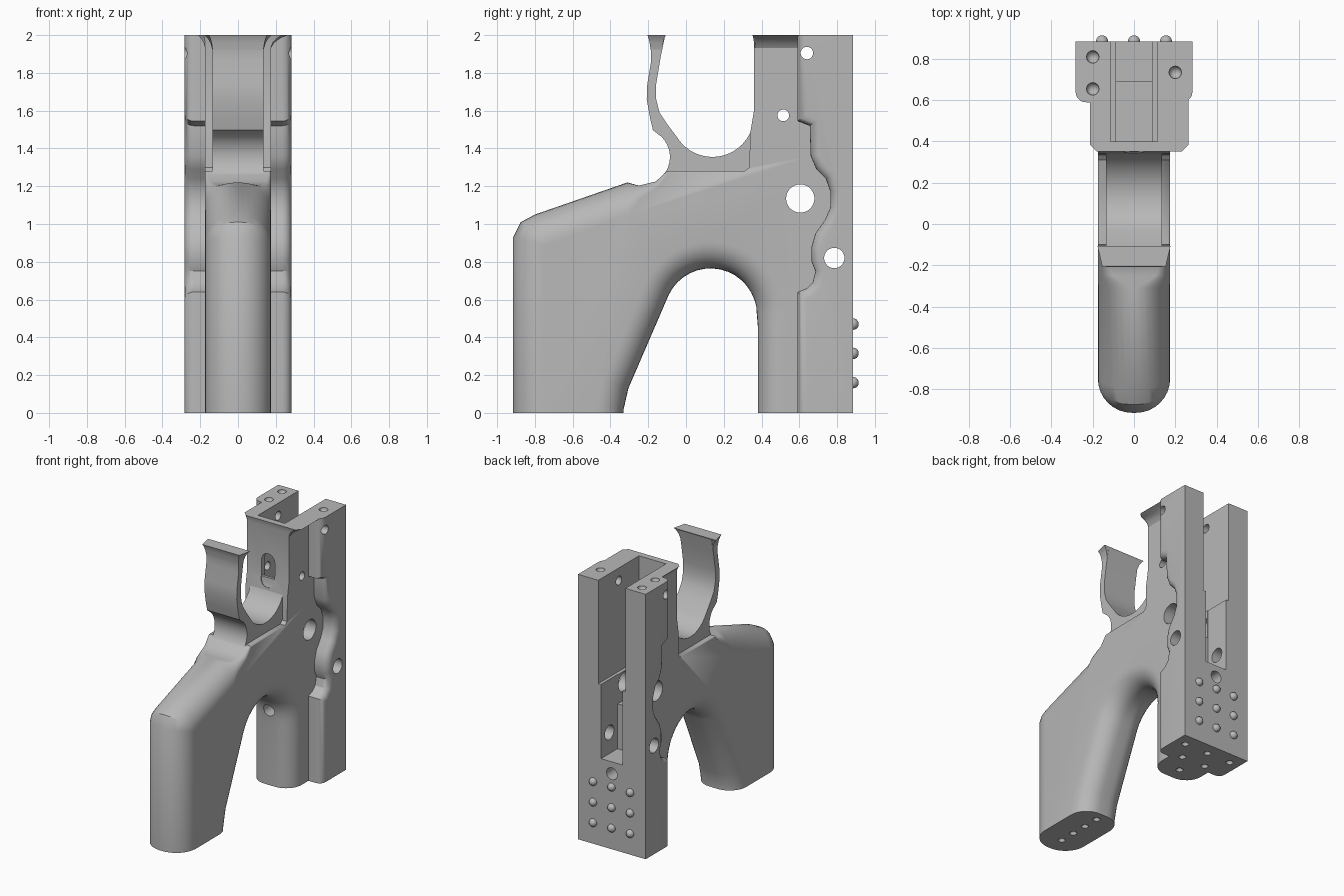
import bpy, bmesh
from math import sin, cos, pi, radians
from mathutils import Vector, Matrix

if "Cube" in bpy.data.objects:
    bpy.data.objects.remove(bpy.data.objects["Cube"])

grey = bpy.data.materials.new("matte grey")
grey.use_nodes = True
grey.diffuse_color = (0.48, 0.48, 0.48, 1)
grey.node_tree.nodes["Principled BSDF"].inputs["Base Color"].default_value = grey.diffuse_color


def make(name, bm):
    bmesh.ops.recalc_face_normals(bm, faces=bm.faces)
    mesh = bpy.data.meshes.new(name)
    bm.to_mesh(mesh)
    bm.free()
    mesh.materials.append(grey)
    ob = bpy.data.objects.new(name, mesh)
    bpy.context.collection.objects.link(ob)
    return ob


def arc(cy, cz, rad, a0, a1, n, fillet=0):
    """Points along a circular arc, angles in degrees."""
    angles = [radians(a0 + (a1 - a0) * i / n) for i in range(n + 1)]
    return [(cy + rad * cos(a), cz + rad * sin(a), fillet) for a in angles]


def skin(bm, rings):
    """Join equal rings of points and cap both ends."""
    loops = [[bm.verts.new(p) for p in ring] for ring in rings]
    n = len(loops[0])
    for a, b in zip(loops, loops[1:]):
        for i in range(n):
            j = (i + 1) % n
            bm.faces.new((a[i], a[j], b[j], b[i]))
    bm.faces.new(loops[0])
    bm.faces.new(loops[-1])


def prism(name, outline, w, steps=8):
    """Side outline (y, z, edge fillet), anticlockwise, widened to +-w and trimmed to the height."""
    pts = [Vector(p[:2]) for p in outline]
    fillets = [p[2] for p in outline]
    inward = []
    for i, p in enumerate(pts):
        d1 = (p - pts[i - 1]).normalized()
        d2 = (pts[(i + 1) % len(pts)] - p).normalized()
        n1, n2 = Vector((-d1.y, d1.x)), Vector((-d2.y, d2.x))
        inward.append((n1 + n2) / max(0.4, 1 + n1.dot(n2)))
    quarter = [pi / 2 * i / steps for i in range(steps + 1)] if any(fillets) else [0]
    levels = [(-1, a) for a in reversed(quarter)] + [(1, a) for a in quarter]
    rings = []
    for side, a in levels:
        ring = []
        for p, n, r in zip(pts, inward, fillets):
            q = p + n * r * (1 - cos(a))
            ring.append((side * (w - r + r * sin(a)), q.x, q.y))
        rings.append(ring)
    bm = bmesh.new()
    skin(bm, rings)
    bmesh.ops.remove_doubles(bm, verts=bm.verts, dist=1e-5)
    for z, up in ((0, -1), (2, 1)):
        cut = bmesh.ops.bisect_plane(bm, geom=bm.verts[:] + bm.edges[:] + bm.faces[:],
                                     plane_co=(0, 0, z), plane_no=(0, 0, up), clear_outer=True)
        edges = [e for e in cut["geom_cut"] if isinstance(e, bmesh.types.BMEdge)]
        if edges:
            bmesh.ops.holes_fill(bm, edges=[e for e in bm.edges if e.is_boundary])
    return make(name, bm)


def box(name, x, y0, y1, z0, z1):
    bm = bmesh.new()
    skin(bm, [[(-x, y0, z), (x, y0, z), (x, y1, z), (-x, y1, z)] for z in (z0, z1)])
    return make(name, bm)


def combine(target, tool, operation):
    """Apply a boolean and discard the tool."""
    mod = target.modifiers.new("bool", "BOOLEAN")
    mod.operation, mod.solver, mod.object = operation, "EXACT", tool
    bpy.context.view_layer.update()
    result = bpy.data.meshes.new_from_object(
        target.evaluated_get(bpy.context.evaluated_depsgraph_get()))
    target.modifiers.clear()
    target.data = result
    bpy.data.objects.remove(tool)


# Frame: grip, arch and column in one rounded outline
R = 0.165
frame = prism("frame", [
    (-0.915, -0.3, R), (-0.335, -0.3, 0.14), (-0.33, 0.02, 0.14), (-0.305, 0.13, 0.14)]
    + arc(0.13, 0.52, 0.245, 155, 0, 16, 0.14)
    + [(0.38, 0.46, 0.13), (0.38, -0.3, 0.13), (0.8, -0.3, 0), (0.8, 2.3, 0), (0.36, 2.3, 0),
       (0.36, 1.6, 0), (0.34, 1.48, 0), (0.335, 1.3, 0), (0.31, 1.28, 0), (-0.1, 1.28, 0.01),
       (-0.16, 1.225, 0.03), (-0.25, 1.203, 0.07), (-0.31, 1.22, R), (-0.8, 1.05, R),
       (-0.875, 1.01, R), (-0.915, 0.93, R)], 0.175)

# Wide rear block with its wavy front edge
E = 0.05
wave = [(0.59, 2.3), (0.59, 1.545), (0.655, 1.52), (0.66, 1.36), (0.69, 1.29), (0.74, 1.24),
        (0.765, 1.17), (0.765, 1.09), (0.735, 1.02), (0.685, 0.95), (0.665, 0.88), (0.665, 0.8),
        (0.685, 0.75), (0.67, 0.69), (0.64, 0.66), (0.59, 0.64), (0.59, -0.3)]
block = prism("rear_block", [(y, z, E) for y, z in wave] + [(0.885, -0.3, 0), (0.885, 2.3, 0)], 0.283, 5)
combine(frame, block, "UNION")

# Flared lip at the top of the column
bm = bmesh.new()
rings = []
for z, t in ((1.93, 0), (1.96, 0.2), (1.985, 0.6), (2.0, 1)):
    l, r, f, c = -0.174 - 0.04 * t, 0.174 + 0.09 * t, 0.362 - 0.01 * t, 0.03 * t + 0.002
    rings.append([(l, 0.62, z), (l, f + c, z), (l + c, f, z), (r - c, f, z), (r, f + c, z), (r, 0.62, z)])
skin(bm, rings)
combine(frame, make("lip", bm), "UNION")

# Open rear pocket, slot below it, and slot through the front wall
combine(frame, box("pocket", 0.113, 0.4, 1.0, 1.22, 2.2), "DIFFERENCE")
combine(frame, box("rear_slot", 0.09, 0.69, 1.0, 0.66, 1.3), "DIFFERENCE")
combine(frame, box("inner_slot", 0.087, 0.401, 0.75, 1.0, 1.3), "DIFFERENCE")
bm = bmesh.new()
oval = arc(0, 1.7, 0.055, 0, 180, 10) + arc(0, 1.56, 0.055, 180, 360, 10)
skin(bm, [[(x, y, z) for x, z, _ in oval] for y in (0.3, 0.45)])
combine(frame, make("front_slot", bm), "DIFFERENCE")

# Cross pin holes and one lengthwise bolt hole
bm = bmesh.new()
along_x, along_y = Matrix.Rotation(pi / 2, 4, "Y"), Matrix.Rotation(pi / 2, 4, "X")
for y, z, r in ((0.605, 1.135, 0.075), (0.785, 0.82, 0.054), (0.515, 1.575, 0.031), (0.64, 1.905, 0.033)):
    bmesh.ops.create_cone(bm, cap_ends=True, segments=32, radius1=r, radius2=r, depth=1,
                          matrix=Matrix.Translation((0, y, z)) @ along_x)
bmesh.ops.create_cone(bm, cap_ends=True, segments=24, radius1=0.045, radius2=0.045, depth=0.9,
                      matrix=Matrix.Translation((0, 0.63, 0.57)) @ along_y)
combine(frame, make("pin_holes", bm), "DIFFERENCE")


def balls(name, centres, r):
    bm = bmesh.new()
    for c in centres:
        bmesh.ops.create_uvsphere(bm, u_segments=16, v_segments=9, radius=r,
                                  matrix=Matrix.Translation(c))
    return make(name, bm)


# Round pits on the top and bottom faces
top = [(-0.2, 0.81, 2), (-0.2, 0.655, 2), (0.2, 0.735, 2)]
base = [(0, -0.78 + 0.125 * i, 0) for i in range(4)]
base += [(x, 0.79, 0) for x in (-0.2, 0, 0.2)] + [(x, 0.64, 0) for x in (-0.1, 0.1)] + [(0, 0.49, 0)]
combine(frame, balls("top_pits", top, 0.031), "DIFFERENCE")
combine(frame, balls("base_pits", base, 0.026), "DIFFERENCE")

# Studs on the back face
studs = balls("studs", [(x, 0.885, z) for x in (-0.155, 0, 0.155) for z in (0.16, 0.315, 0.47)], 0.03)

# Curved guard strip
guard = prism("guard", arc(-0.235, 1.355, 0.15, 45, -50, 10)[::-1]
              + [(-0.175, 1.497, 0), (-0.19, 1.56, 0), (-0.208, 1.66, 0), (-0.205, 1.74, 0),
                 (-0.185, 1.86, 0), (-0.185, 1.93, 0), (-0.2, 2.0, 0), (-0.11, 2.0, 0),
                 (-0.135, 1.88, 0), (-0.158, 1.74, 0), (-0.158, 1.66, 0), (-0.14, 1.59, 0),
                 (-0.1, 1.53, 0)]
              + arc(0.14, 1.575, 0.22, 220, 360, 16)
              + [(0.38, 1.575, 0), (0.38, 1.2, 0)], 0.135)

# Flared tip of the guard
bm = bmesh.new()
rings = []
for z, t in ((1.92, 0), (1.96, 0.3), (1.985, 0.65), (2.0, 1)):
    f, b = -0.187 - 0.018 * t, -0.127 + 0.02 * t
    wf, wb = 0.134 + 0.02 * t, 0.134 + 0.043 * t
    rings.append([(-wf, f, z), (wf, f, z), (wb, b, z), (-wb, b, z)])
skin(bm, rings)
tip = make("guard_tip", bm)

# Smooth shading with crisp edges
for ob in (frame, studs, guard, tip):
    bpy.ops.object.select_all(action="DESELECT")
    ob.select_set(True)
    bpy.context.view_layer.objects.active = ob
    bpy.ops.object.shade_smooth_by_angle(angle=radians(30))
